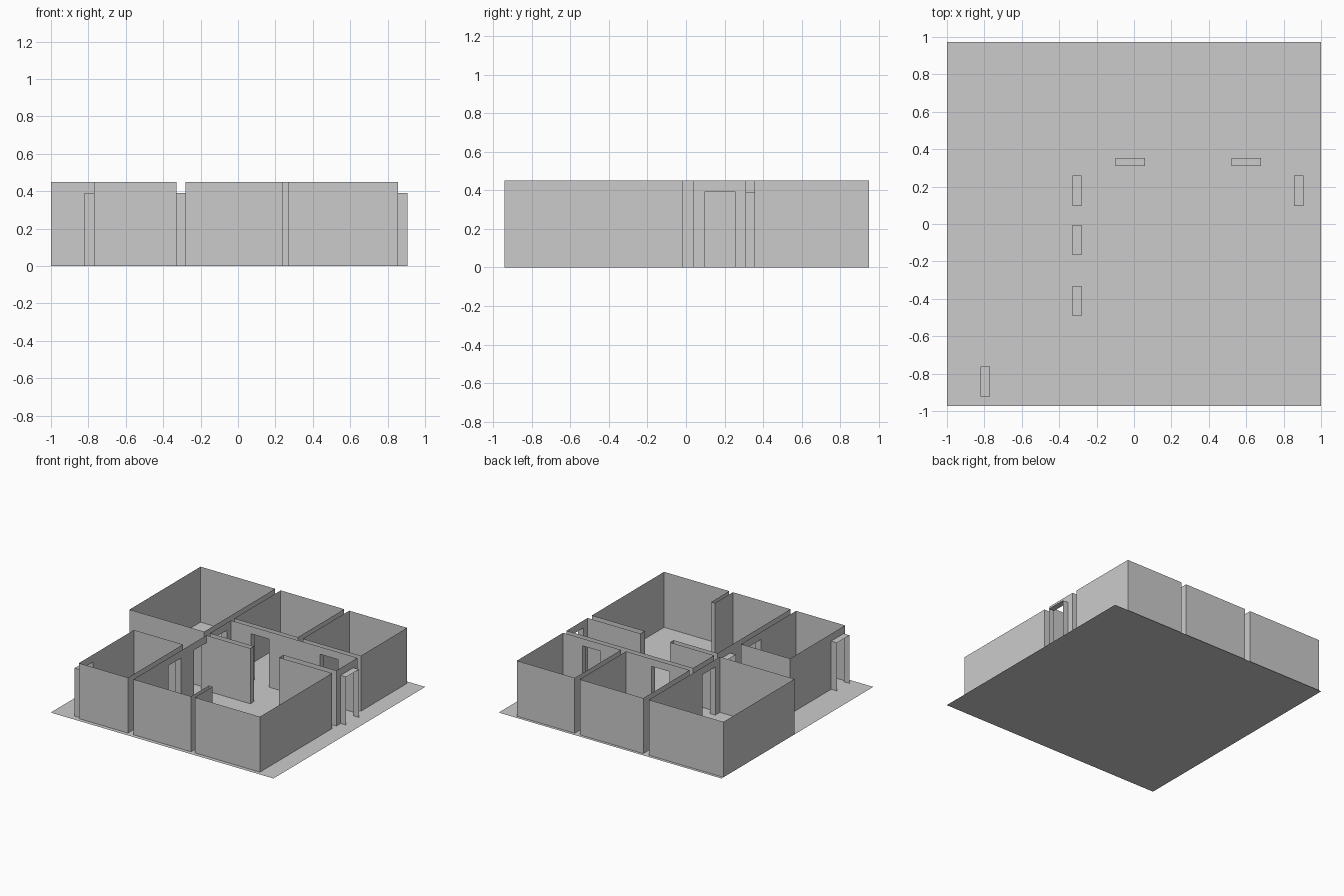
import bpy

if "Cube" in bpy.data.objects:
    bpy.data.objects.remove(bpy.data.objects["Cube"])

H, DOOR_H, TOL = 0.45, 0.39, 0.012

# Doorways as plan rectangles (x0, y0, x1, y1) and the axis one walks through
DOORS = [
    ("left_back_room_door", -0.33, 0.095, -0.28, 0.258, 0),
    ("entrance_door", -0.33, -0.167, -0.28, -0.006, 0),
    ("left_front_room_door", -0.33, -0.492, -0.28, -0.332, 0),
    ("left_outside_door", -0.82, -0.923, -0.77, -0.762, 0),
    ("right_outside_door", 0.855, 0.095, 0.905, 0.258, 0),
    ("middle_back_room_door", -0.10, 0.31, 0.06, 0.354, 1),
    ("right_back_room_door", 0.52, 0.31, 0.68, 0.354, 1),
]


def rect(x0, y0, x1, y1):
    return [(x0, y0), (x1, y0), (x1, y1), (x0, y1)]


# Room outlines, counterclockwise; short partitions are notches in the living space
ROOMS = {
    "left_front_room": rect(-0.77, -0.94, -0.33, -0.235),
    "left_back_room": rect(-1.0, 0.037, -0.33, 0.948),
    "middle_back_room": rect(-0.28, 0.354, 0.29, 0.948),
    "right_back_room": rect(0.335, 0.354, 0.855, 0.948),
    "living_space": [
        (-0.28, -0.94), (0.237, -0.94), (0.237, -0.71), (0.27, -0.71),
        (0.27, -0.94), (0.855, -0.94), (0.855, -0.015), (0.38, -0.015),
        (0.38, 0.04), (0.855, 0.04), (0.855, 0.31), (-0.28, 0.31),
        (-0.28, 0.04), (0.115, 0.04), (0.115, -0.006), (-0.28, -0.006),
    ],
}


def make(name, quads):
    verts, faces, index = [], [], {}
    for q in quads:
        face = []
        for p in q:
            key = tuple(round(c, 4) for c in p)
            if key not in index:
                index[key] = len(verts)
                verts.append(key)
            face.append(index[key])
        faces.append(face)
    me = bpy.data.meshes.new(name)
    me.from_pydata(verts, [], faces)
    ob = bpy.data.objects.new(name, me)
    bpy.context.collection.objects.link(ob)
    return ob


def sheet(a, b, z0, z1):
    return [(*a, z0), (*b, z0), (*b, z1), (*a, z1)]


def wall(a, b):
    """One thin wall from a to b, opened wherever a doorway touches it."""
    along = 0 if abs(b[0] - a[0]) > abs(b[1] - a[1]) else 1
    across = 1 - along
    lo, hi = sorted((a[along], b[along]))
    cuts = []
    for _, x0, y0, x1, y1, axis in DOORS:
        mn, mx = (x0, y0), (x1, y1)
        touches = min(abs(mn[across] - a[across]), abs(mx[across] - a[across])) < TOL
        if axis == across and touches and mn[along] >= lo - TOL and mx[along] <= hi + TOL:
            cuts.append((max(mn[along], lo), min(mx[along], hi)))
    forward = b[along] > a[along]

    def pt(t):
        return (t, a[across]) if along == 0 else (a[across], t)

    def piece(s, e, z0, z1):
        return sheet(pt(s), pt(e), z0, z1) if forward else sheet(pt(e), pt(s), z0, z1)

    quads, pos = [], lo
    for s, e in sorted(cuts):
        if s - pos > 1e-4:
            quads.append(piece(pos, s, 0, H))
        quads.append(piece(s, e, DOOR_H, H))      # lintel above the doorway
        pos = e
    if hi - pos > 1e-4:
        quads.append(piece(pos, hi, 0, H))
    return quads


# Ground slab
make("floor", [[(x, y, 0) for x, y in rect(-1, -0.973, 1, 0.973)]])

# Room walls
for name, outline in ROOMS.items():
    quads = []
    for i, p in enumerate(outline):
        quads += wall(p, outline[(i + 1) % len(outline)])
    make(name + "_walls", quads)

# Door linings: two jambs and a head
for name, x0, y0, x1, y1, axis in DOORS:
    c = rect(x0, y0, x1, y1)
    jambs = [(c[0], c[1]), (c[2], c[3])] if axis == 0 else [(c[1], c[2]), (c[3], c[0])]
    make(name + "_frame", [sheet(a, b, 0, DOOR_H) for a, b in jambs]
         + [[(x, y, DOOR_H) for x, y in c]])
